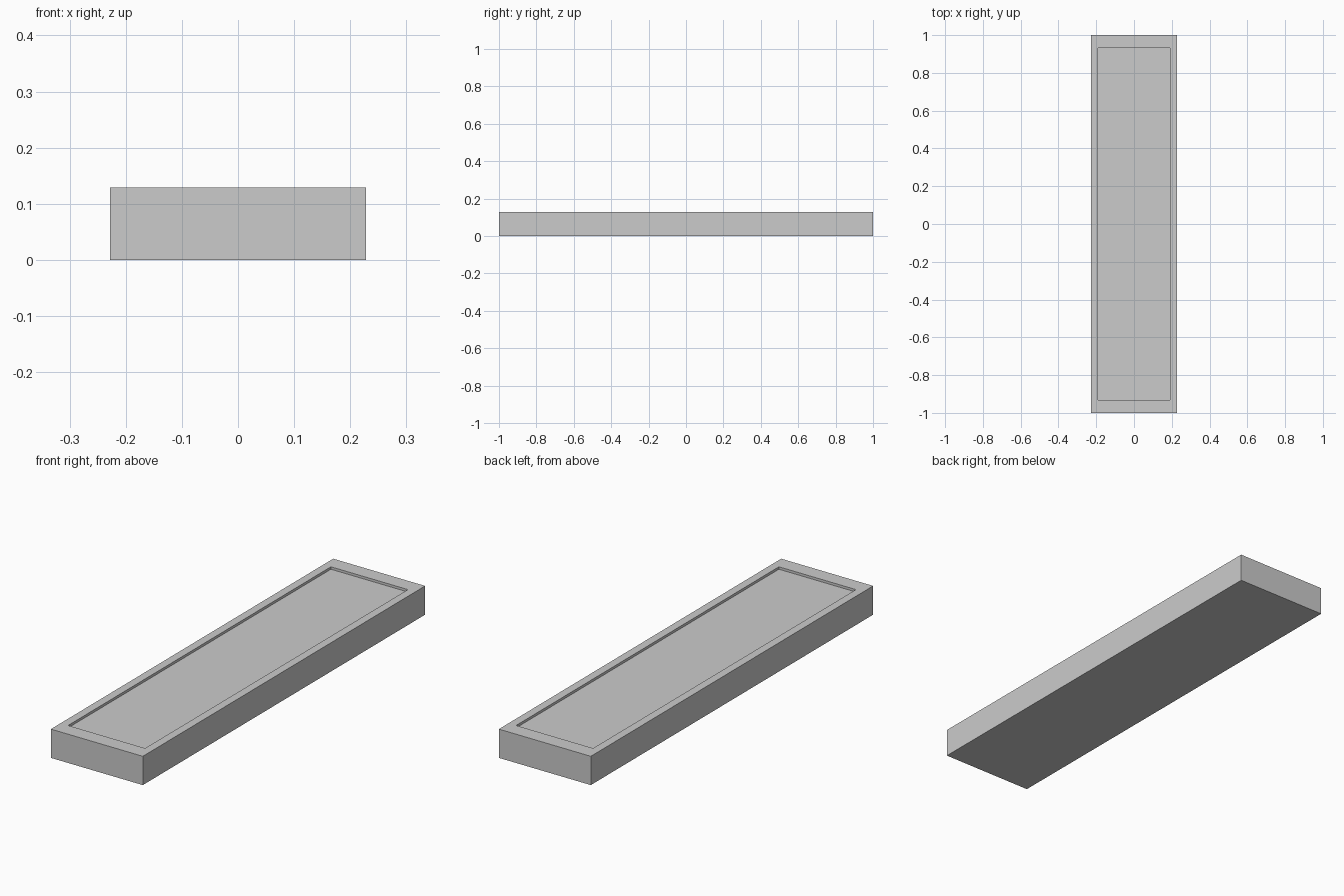
import bpy, bmesh
from mathutils import Vector

if "Cube" in bpy.data.objects:
    bpy.data.objects.remove(bpy.data.objects["Cube"])

WIDTH, LENGTH, HEIGHT = 0.456, 2.0, 0.129
RIM_X, RIM_Y, DEPTH = 0.037, 0.069, 0.011

# Solid slab standing on the ground
bm = bmesh.new()
bmesh.ops.create_cube(bm, size=1)
bmesh.ops.scale(bm, vec=(WIDTH, LENGTH, HEIGHT), verts=bm.verts)
bmesh.ops.translate(bm, vec=(0, 0, HEIGHT / 2), verts=bm.verts)
bm.normal_update()
top = next(f for f in bm.faces if f.normal.z > 0.9)

# Flat rim, wider at the short ends
bmesh.ops.inset_individual(bm, faces=[top], thickness=0.02)
for v in top.verts:
    v.co.x = (WIDTH / 2 - RIM_X) * (1 if v.co.x > 0 else -1)
    v.co.y = (LENGTH / 2 - RIM_Y) * (1 if v.co.y > 0 else -1)

# Shallow sunken panel with upright walls
bmesh.ops.inset_individual(bm, faces=[top], thickness=0.0)
bmesh.ops.translate(bm, vec=Vector((0, 0, -DEPTH)), verts=top.verts)
bmesh.ops.recalc_face_normals(bm, faces=bm.faces)

mesh = bpy.data.meshes.new("recessed_slab")
bm.to_mesh(mesh)
bm.free()
bpy.context.collection.objects.link(bpy.data.objects.new("recessed_slab", mesh))
